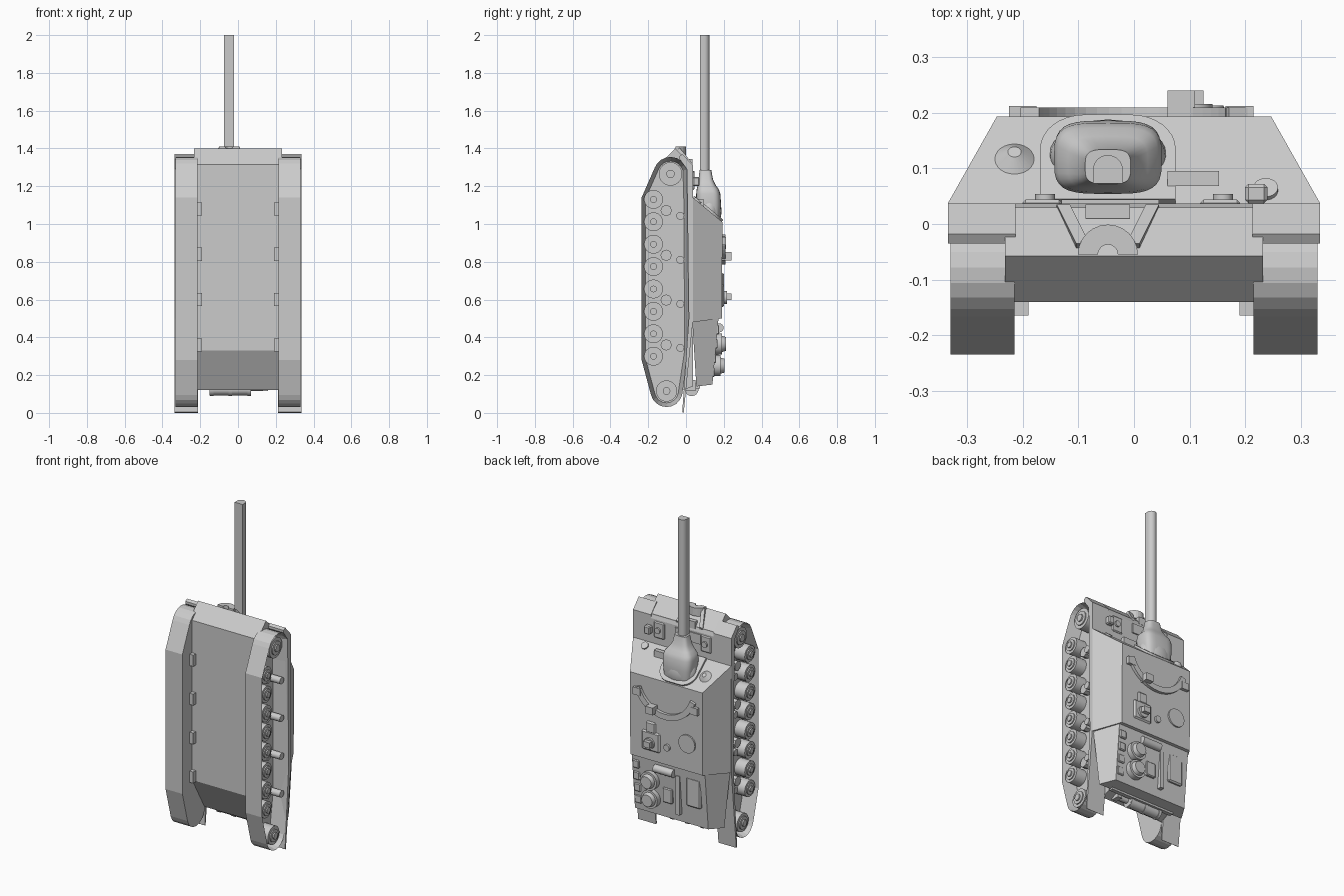
import bpy, bmesh, math
from mathutils import Matrix, Vector

cube = bpy.data.objects.get("Cube")
if cube:
    bpy.data.objects.remove(cube)

grey = bpy.data.materials.new("plain_grey")
grey.use_nodes = True
TONE = (0.6, 0.6, 0.6, 1)
grey.diffuse_color = TONE
grey.node_tree.nodes["Principled BSDF"].inputs["Base Color"].default_value = TONE

GUN_X = -0.047
# Local frame of the sloped front plate: x across, y up the slope, z outwards
SLOPE = Matrix.Translation((0, 0.037, 1.14)) @ Matrix.Rotation(math.radians(-39.8), 4, 'X')
# Local frame of surfaces facing +y: local z points along +y, local y along -z
UP = Matrix.Rotation(math.radians(-90), 4, 'X')
SIDE = Matrix.Rotation(math.radians(90), 4, 'Y')


def finish(name, bm, smooth=False):
    bmesh.ops.recalc_face_normals(bm, faces=bm.faces)
    mesh = bpy.data.meshes.new(name)
    bm.to_mesh(mesh)
    bm.free()
    mesh.materials.append(grey)
    ob = bpy.data.objects.new(name, mesh)
    bpy.context.collection.objects.link(ob)
    if smooth:
        bpy.ops.object.select_all(action='DESELECT')
        ob.select_set(True)
        bpy.context.view_layer.objects.active = ob
        bpy.ops.object.shade_smooth_by_angle(angle=math.radians(40))
    return ob


def loft(name, rings, smooth=False):
    """Skin a list of equal-length point rings and cap both ends."""
    bm = bmesh.new()
    vs = [[bm.verts.new(p) for p in ring] for ring in rings]
    n = len(vs[0])
    for a, b in zip(vs, vs[1:]):
        for i in range(n):
            bm.faces.new((a[i], a[(i + 1) % n], b[(i + 1) % n], b[i]))
    bm.faces.new(vs[0])
    bm.faces.new(vs[-1])
    return finish(name, bm, smooth)


def prism(name, yz, x0, x1):
    return loft(name, [[(x, y, z) for y, z in yz] for x in (x0, x1)])


def plate(name, xy, depth, frame, smooth=False):
    """Outline in a local frame, thickened along local z."""
    return loft(name, [[frame @ Vector((x, y, h)) for x, y in xy] for h in (0, depth)], smooth)


def box(name, lo, hi, bevel=0):
    x0, y0, z0 = lo
    x1, y1, z1 = hi
    ob = prism(name, [(y0, z0), (y1, z0), (y1, z1), (y0, z1)], x0, x1)
    if bevel:
        mod = ob.modifiers.new("bevel", 'BEVEL')
        mod.width = bevel
        mod.segments = 1
    return ob


def disc(name, loc, r, depth, frame=UP, r2=None, n=24):
    """Cylinder or cone centred at loc, axis along the frame's z."""
    bm = bmesh.new()
    bmesh.ops.create_cone(bm, cap_ends=True, segments=n, radius1=r, radius2=r if r2 is None else r2,
                          depth=depth, matrix=Matrix.Translation(loc) @ frame.to_3x3().to_4x4())
    return finish(name, bm, True)


def arc(cx, cy, r, a0, a1, n=8):
    angles = [math.radians(a0 + (a1 - a0) * i / n) for i in range(n + 1)]
    return [(cx + r * math.cos(a), cy + r * math.sin(a)) for a in angles]


# Lower hull and nose
prism("hull", [(-.14, .33), (-.14, 1.315), (-.058, 1.395), (.03, 1.31), (.037, 1.29),
               (.037, .14), (-.02, .12)], -.215, .215)
prism("nose", [(-.14, 1.315), (-.058, 1.4), (.03, 1.315), (.03, 1.28), (-.1, 1.28)], -.232, .232)


# Fighting compartment and engine deck
def slab(name, base, top):
    """Sides taper from base to top; each is two (half width, y, z) ends."""
    loft(name, [[(s * w, y, z) for (w, y, z), s in
                 ((p[0], -1), (p[0], 1), (p[1], 1), (p[1], -1))] for p in (base, top)])


slab("casemate", [(.335, .033, .48), (.335, .037, 1.14)], [(.247, .19, .5), (.247, .193, 1.01)])
slab("engine_deck", [(.3, .055, .14), (.325, .033, .49)], [(.25, .14, .15), (.25, .172, .5)])

# Running gear on both sides
track_outline = ([(-.235, .28), (-.235, 1.14)] + arc(-.082, 1.265, .09, 160, 15)
                 + [(.01, 1.15), (.015, .33)] + arc(-.103, .116, .085, -15, -165))
for s, tag in ((1, "left"), (-1, "right")):
    bm = bmesh.new()
    near = [bm.verts.new((s * .215, y, z)) for y, z in track_outline]
    far = [bm.verts.new((s * .33, y, z)) for y, z in track_outline]
    for i in range(len(near)):
        j = (i + 1) % len(near)
        bm.faces.new((near[i], near[j], far[j], far[i]))
    bm.faces.new(near)
    outer = bm.faces.new(far)
    bmesh.ops.recalc_face_normals(bm, faces=bm.faces)
    bmesh.ops.inset_region(bm, faces=[outer], thickness=.022)
    bmesh.ops.translate(bm, verts=outer.verts, vec=(-s * .085, 0, 0))
    finish(tag + "_track", bm)

    def wheel(name, y, z, r, width=.07):
        x = .245 + width / 2
        disc(name, (s * x, y, z), r, width, SIDE)
        disc(name + "_rim", (s * (x + width / 2), y, z), r * .68, .014, SIDE)
        disc(name + "_hub", (s * (x + width / 2 + .007), y, z), r * .36, .016, SIDE, n=12)

    for i in range(8):
        z = .3 + i * .1186
        wheel(f"{tag}_road_wheel_{i}", -.172, z, .05)
        if i % 2 == 0:
            disc(f"{tag}_suspension_arm_{i}", (s * .255, -.105, z + .06), .03, .05, SIDE, n=8)
    wheel(tag + "_sprocket", -.082, 1.265, .062)
    wheel(tag + "_idler", -.103, .116, .056)
    for i in range(4):
        z = .344 + i * .233
        disc(f"{tag}_return_roller_{i}", (s * .28, -.03, z), .021, .08, SIDE, n=16)
        z = .36 + i * .24
        box(f"{tag}_belly_stop_{i}", (s * .19, -.165, z - .035), (s * .22, -.1, z + .035))

    # Fender with bent front lip and rear flap
    prism(tag + "_fender", [(.037, 1.31), (-.018, 1.37), (-.035, 1.36), (-.035, 1.345), (.005, 1.29),
                            (.015, .5), (-.02, .005), (-.012, 0), (.037, .49)], s * .213, s * .335)

# Gun, shield and collar on the sloped plate
collar = [(GUN_X + .122, 0)] + arc(GUN_X + .042, .118, .08, 0, 90) \
    + arc(GUN_X - .042, .118, .08, 90, 180) + [(GUN_X - .122, 0)]
plate("gun_collar", collar, .012, SLOPE)
bm = bmesh.new()
bmesh.ops.create_uvsphere(bm, u_segments=28, v_segments=14, radius=1,
                          matrix=Matrix.Translation((GUN_X, .122, 1.07)) @ Matrix.Diagonal((.106, .066, .1, 1)))
finish("gun_ball", bm, True)


def rounded(cx, cy, hx, hy, z, n=32):
    ring = []
    for i in range(n):
        a = 2 * math.pi * i / n
        c, d = math.cos(a), math.sin(a)
        ring.append((cx + hx * math.copysign(abs(c) ** .55, c), cy + hy * math.copysign(abs(d) ** .55, d), z))
    return ring


shield = [(1.04, .12, .09, .06), (1.1, .12, .096, .066), (1.16, .118, .097, .064), (1.185, .115, .09, .058),
          (1.205, .11, .072, .048), (1.235, .105, .052, .038), (1.285, .103, .041, .031)]
loft("gun_shield", [rounded(GUN_X, y, hx, hy, z) for z, y, hx, hy in shield], True)
barrel = [(GUN_X + .027, .073)] + arc(GUN_X, .097, .027, 0, 180, 14) + [(GUN_X - .027, .073)]
plate("gun_barrel", barrel, .8, Matrix.Translation((0, 0, 1.2)), True)

# Fittings on the sloped plate
disc("ball_cover", SLOPE @ Vector((-.215, .104, .008)), .04, .024, SLOPE, .012)
disc("round_plug", SLOPE @ Vector((.237, .03, .003)), .022, .012, SLOPE)
box("sight_guard", (.06, .068, 1.07), (.153, .095, 1.13))

# Front deck hatches
for i, x in enumerate((-.165, .155)):
    box(f"front_hatch_{i}", (x - .036, .03, 1.18), (x + .036, .044, 1.28), .006)
    disc(f"hatch_knob_{i}", (x + .005, .047, 1.23), .018, .014, n=12)
box("centre_hatch", (-.13, .02, 1.22), (.045, .044, 1.28))
box("driver_periscope", (.2, .037, 1.2), (.24, .072, 1.25), .006)

# Travel lock on the nose
for s in (-1, 1):
    x = GUN_X + s * .055
    loft(f"lock_arm_{s}", [[(x + s * a, y, z) for a in (-.012, .012)] + [(x + s * .012, y - .012, z - .03),
                           (x - s * .012, y - .012, z - .03)] for x, y, z in
                          ((GUN_X + s * .08, .035, 1.32), (GUN_X + s * .045, -.035, 1.405))])
plate("lock_cradle", arc(GUN_X, -.055, .054, 0, 180, 12) + arc(GUN_X, -.055, .018, 180, 0),
      .05, Matrix.Translation((0, 0, 1.36)))
box("lock_hinge", (GUN_X - .04, .01, 1.3), (GUN_X + .04, .035, 1.345))

# Roof fittings
plate("periscope_rail", arc(0, -1, .215, 18, 162, 20) + arc(0, -1, .18, 162, 18, 20), .02,
      Matrix.Translation((0, .19, 0)) @ UP)
for x, z in ((.085, .83), (-.2, .89), (.19, .91)):
    top = .24 if x == .085 else .212
    box("periscope", (x - .025, .185, z - .022), (x + .025, top, z + .022))
box("commander_hatch", (.04, .185, .56), (.165, .202, .68), .012)
box("hatch_flap", (.07, .185, .67), (.135, .202, .74), .008)
disc("hatch_ring", (.107, .206, .61), .034, .02)
box("hatch_periscope", (.08, .2, .598), (.125, .24, .632))
disc("loader_hatch", (-.144, .194, .67), .056, .012)
disc("roof_vent", (-.008, .196, .61), .02, .016, n=16)

# Engine deck fittings
for i, (z, y) in enumerate(((.365, .18), (.25, .172))):
    disc(f"fan_base_{i}", (.125, y - .008, z), .056, .035)
    disc(f"fan_cover_{i}", (.125, y + .018, z), .045, .03, r2=.036)
disc("deck_canister", (.025, .175, .45), .024, .13, SIDE, n=16)
box("right_deck_hatch", (-.215, .13, .27), (-.115, .168, .45), .008)
box("deck_beam", (-.075, .13, .2), (-.05, .172, .44))
box("deck_panel", (-.02, .13, .25), (.045, .166, .34), .005)
for i in range(4):
    z = .19 + i * .075
    box(f"deck_locker_{i}", (.2, .12, z), (.245, .152 + i * .008, z + .05), .005)

# Rear plate fittings
disc("exhaust_silencer", (-.04, .03, .125), .032, .22, SIDE)
for i, x in enumerate((-.14, -.04, .06)):
    disc(f"exhaust_strap_{i}", (x, .03, .125), .036, .018, SIDE)
disc("exhaust_pipe", (.11, .02, .135), .018, .1, SIDE, n=12)
box("rear_bracket", (.13, 0, .115), (.16, .05, .175))
box("rear_ledge", (-.22, .05, .13), (.22, .075, .16))
